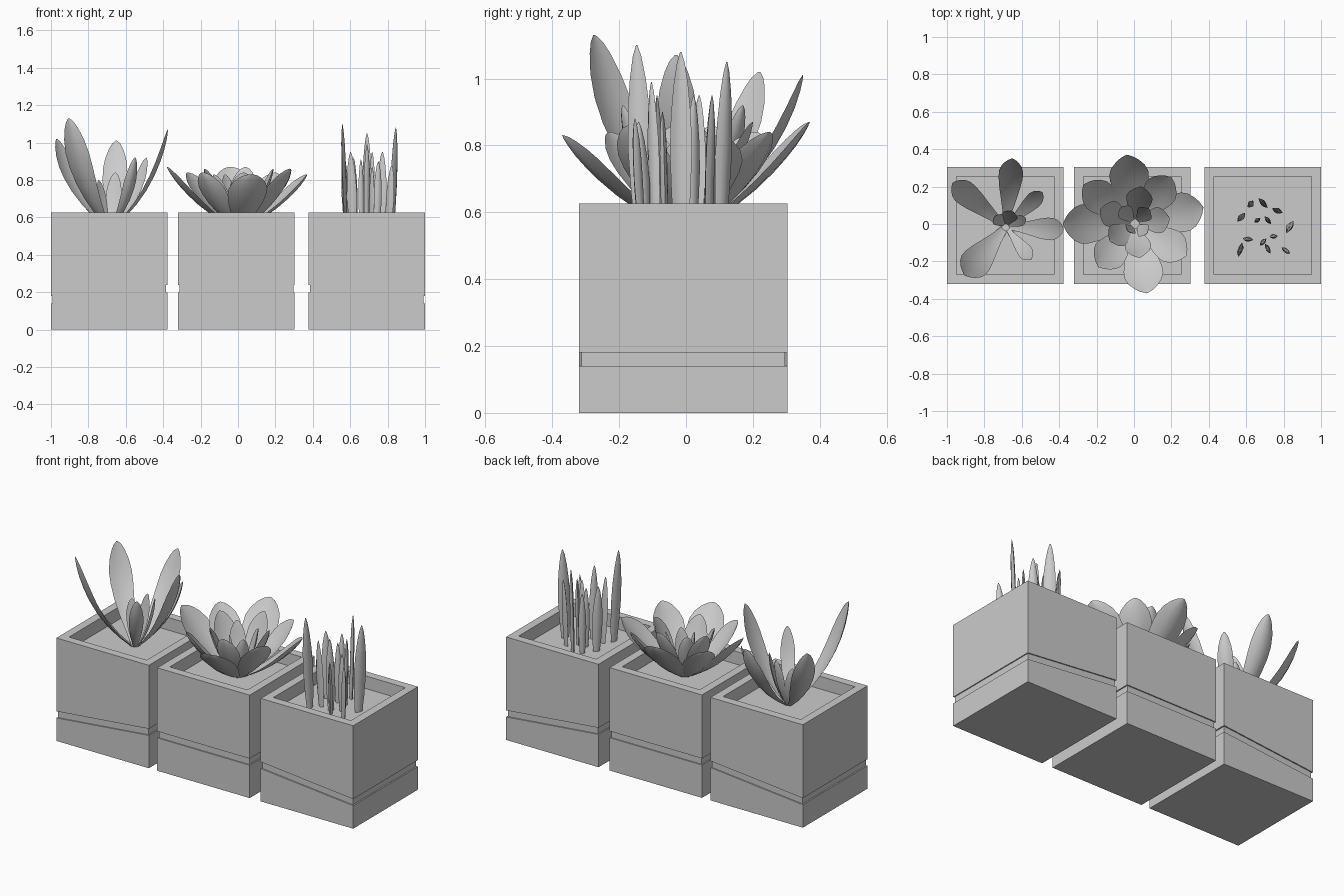
import bpy, bmesh, math
from mathutils import Vector

if "Cube" in bpy.data.objects:
    bpy.data.objects.remove(bpy.data.objects["Cube"])

HALF, TOP, WALL, SOIL, CY = 0.3115, 0.627, 0.05, 0.55, -0.008


def make_object(bm, name, smooth=False):
    bmesh.ops.recalc_face_normals(bm, faces=bm.faces)
    me = bpy.data.meshes.new(name)
    bm.to_mesh(me)
    bm.free()
    ob = bpy.data.objects.new(name, me)
    bpy.context.collection.objects.link(ob)
    if smooth:
        bpy.ops.object.select_all(action='DESELECT')
        ob.select_set(True)
        bpy.context.view_layer.objects.active = ob
        bpy.ops.object.shade_smooth_by_angle(angle=math.radians(40))
    return ob


def pot(name, cx, z_left, z_right):
    """Square pot: stacked square rings with a (tilted) groove and open cavity."""
    bm = bmesh.new()

    def ring(inset, z=None, lift=0.0):
        h = HALF - inset
        out = []
        for sx, sy in ((-1, -1), (1, -1), (1, 1), (-1, 1)):
            f = (sx * h / HALF + 1) / 2
            zz = z if z is not None else z_left + (z_right - z_left) * f + lift
            out.append(bm.verts.new((cx + sx * h, CY + sy * h, zz)))
        return out

    g = 0.007
    rings = [ring(0, 0.0), ring(0), ring(g), ring(g, lift=0.04), ring(0, lift=0.04),
             ring(0, TOP), ring(WALL, TOP), ring(WALL, SOIL)]
    bm.faces.new(rings[0])
    for a, b in zip(rings, rings[1:]):
        for i in range(4):
            j = (i + 1) % 4
            bm.faces.new((a[i], a[j], b[j], b[i]))
    make_object(bm, name + "_pot")
    # flat soil surface
    bm = bmesh.new()
    h = HALF - WALL
    bm.faces.new([bm.verts.new((cx + sx * h, CY + sy * h, SOIL))
                  for sx, sy in ((-1, -1), (1, -1), (1, 1), (-1, 1))])
    make_object(bm, name + "_soil")


PROFILE = [(0, .22), (.15, .42), (.3, .66), (.45, .87), (.6, .99), (.72, 1.0),
           (.83, .85), (.92, .58), (.97, .34), (1, .06)]
BLADE = [(0, .6), (.2, .85), (.45, 1.0), (.65, .9), (.82, .65), (.94, .35), (1, .06)]


def leaf(bm, base, tip, width, profile=PROFILE, out=0.75, rise=0.35,
         cup=0.25, thick=0.012, side=None):
    """Closed lens-section leaf swept along a quadratic curve from base to tip."""
    base, tip = Vector(base), Vector(tip)
    d = tip - base
    ctrl = base + Vector((d.x * out, d.y * out, d.z * rise))
    if side is None:
        side = Vector((-d.y, d.x, 0)).normalized()
    rings = []
    for t, w in profile:
        p = base * (1 - t) ** 2 + ctrl * 2 * t * (1 - t) + tip * t * t
        tan = ((ctrl - base) * (1 - t) + (tip - ctrl) * t).normalized()
        n = tan.cross(side).normalized()      # points away from the plant centre
        if n.z > 0 and cup:
            n = -n
        hw, th = width / 2 * w, thick * min(1, w * 1.3)
        sec = [(-1, 0), (-.5, .75), (0, 1), (.5, .75), (1, 0),
               (.5, -.75), (0, -1), (-.5, -.75)]
        rings.append([bm.verts.new(p + side * (s * hw) + n * (k * th / 2 - cup * hw * s * s))
                      for s, k in sec])
    for a, b in zip(rings, rings[1:]):
        for i in range(8):
            j = (i + 1) % 8
            bm.faces.new((a[i], a[j], b[j], b[i]))
    bm.faces.new(rings[0])
    bm.faces.new(rings[-1])


pot("left", -0.6885, 0.14, 0.20)
pot("middle", -0.009, 0.20, 0.20)
pot("right", 0.6885, 0.20, 0.14)

# left plant: long arching leaves (tip x, y, z, width)
bm = bmesh.new()
for x, y, z, w in [(-.97, .22, 1.02, .13), (-.65, .35, 1.01, .13), (-.49, .17, .92, .085),
                   (-.375, -.03, 1.07, .12), (-.905, -.275, 1.13, .165), (-.55, -.19, .92, .08),
                   (-.655, .07, .84, .085), (-.745, .04, .80, .07), (-.58, .03, .85, .06)]:
    c = Vector((-.685, -.015, SOIL - .01))
    b = c + (Vector((x, y, c.z)) - c).normalized() * .012
    leaf(bm, b, (x, y, z), w, out=.8, rise=.38)
make_object(bm, "arching_leaf_plant", True)

# middle plant: rosette of broad petals, outer ring to core
bm = bmesh.new()
for x, y, z, w in [(-.04, .37, .87, .21), (.37, .09, .83, .21), (.07, -.37, .83, .21), (-.38, .0, .87, .21),
                   (-.27, .21, .84, .18), (.20, .25, .84, .18), (.28, -.17, .86, .18), (-.19, -.23, .84, .18),
                   (-.18, .08, .86, .14), (.04, .20, .87, .14), (.19, .03, .86, .14),
                   (.03, -.18, .84, .14), (-.13, -.09, .83, .13), (-.07, .09, .83, .09),
                   (.08, .08, .82, .09), (.07, -.05, .80, .08), (-.03, -.04, .80, .07)]:
    c = Vector((.005, 0, SOIL - .01))
    b = c + (Vector((x, y, c.z)) - c).normalized() * .02
    leaf(bm, b, (x, y, z), w, out=.66, rise=.4)
make_object(bm, "rosette_plant", True)

# right plant: upright blades (x, y, tip z, facing angle, width)
bm = bmesh.new()
for x, y, z, a, w in [(.575, .035, .95, 50, .06), (.625, .105, .92, 45, .045), (.69, .11, 1.05, -45, .07),
                      (.765, .07, .95, -25, .06), (.83, -.015, 1.08, 62, .075), (.66, .02, .91, 35, .04),
                      (.715, .02, .95, -50, .055), (.61, -.08, .95, -10, .055), (.57, -.135, 1.10, 78, .075),
                      (.69, -.095, .99, 45, .05), (.715, -.13, .87, -60, .055), (.745, -.065, .90, 5, .045),
                      (.81, -.14, .88, -30, .05)]:
    r = math.radians(a)
    side = Vector((math.cos(r), math.sin(r), 0))
    lean = Vector((x - .69, y + .01, 0)) * .1
    leaf(bm, Vector((x, y, SOIL - .01)) - lean * .5, Vector((x, y, z)) + lean, w, profile=BLADE,
         out=.5, rise=.5, cup=0, thick=.022, side=side)
make_object(bm, "upright_blade_plant", True)
